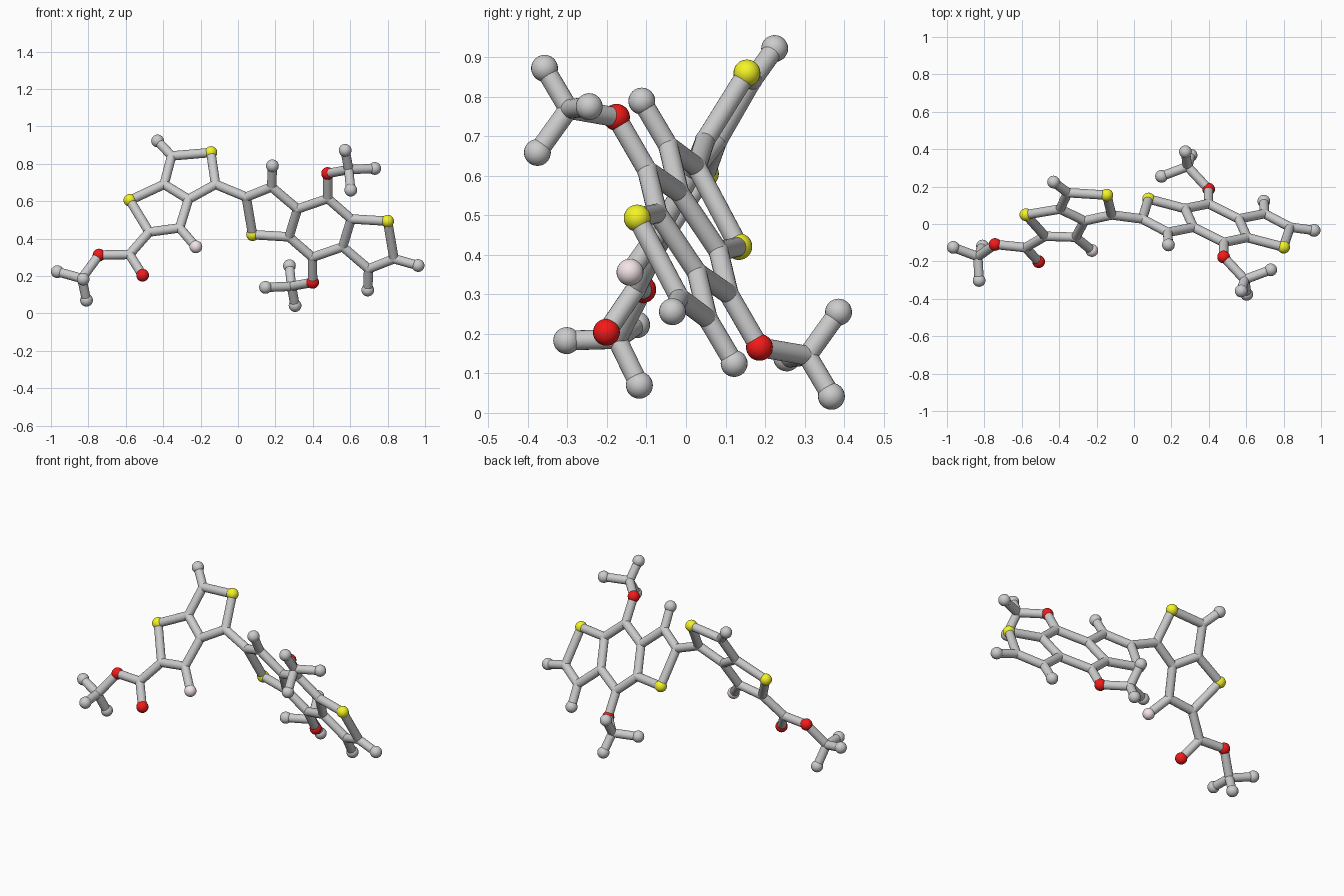
import bpy, bmesh
from mathutils import Vector, Matrix

if "Cube" in bpy.data.objects:
    bpy.data.objects.remove(bpy.data.objects["Cube"])

BALL, STICK = 0.034, 0.025
CENTRE = Vector((0.439, 0.005, 0.457))   # inversion centre of the right core


def left(x, z):      # point on the plane of the left ring pair
    return Vector((x, -0.383 - 0.114 * x + 0.6055 * z, z))


def right(x, z):     # point on the plane of the right ring core
    return Vector((x, 0.4014 - 0.298 * x - 0.581 * z, z))


# Left ring pair with its ester group; first letter: c joint, m end carbon, s, o, f
atoms = {
    "m1": left(-0.43, 0.922), "c1": left(-0.355, 0.842), "s1": left(-0.145, 0.86),
    "c2": left(-0.12, 0.69), "c3": left(-0.265, 0.61), "c4": left(-0.395, 0.69),
    "s2": left(-0.578, 0.605), "c5": left(-0.475, 0.435), "c6": left(-0.312, 0.457),
    "f1": left(-0.225, 0.356), "c7": left(-0.58, 0.315), "o1": left(-0.51, 0.204),
    "o2": left(-0.743, 0.312), "c8": left(-0.835, 0.187),
    "m2": Vector((-0.966, -0.125, 0.223)),
    "m3": Vector((-0.828, -0.302, 0.183)),
    "m4": Vector((-0.81, -0.118, 0.07)),
}
bonds = ("m1-c1 c1-s1 s1-c2 c2-c3 c3-c4 c4-c1 c4-s2 s2-c5 c5-c6 c6-c3 c6-f1 "
         "c5-c7 c7-o1 c7-o2 o2-c8 c8-m2 c8-m3 c8-m4 c2-cA").split()

# Half of the right core; the other half is its inversion through CENTRE
half = {
    "cA": right(0.044, 0.622), "cB": right(0.18, 0.676), "mA": right(0.184, 0.789),
    "sA": right(0.078, 0.421), "cC": right(0.273, 0.409), "cD": right(0.318, 0.558),
    "cE": right(0.48, 0.614), "oA": right(0.479, 0.748),
    "cF": Vector((0.592, -0.297, 0.769)),
    "mB": Vector((0.573, -0.358, 0.872)),
    "mC": Vector((0.603, -0.376, 0.659)),
    "mD": Vector((0.731, -0.245, 0.775)),
}
half_bonds = ("cA-cB cB-mA cA-sA sA-cC cC-cD cD-cB cD-cE cE-oA oA-cF "
              "cF-mB cF-mC cF-mD").split()
for name, p in half.items():
    atoms[name] = p
    atoms[name + "_"] = 2 * CENTRE - p
for b in half_bonds:
    i, j = b.split("-")
    bonds += [b, f"{i}_-{j}_"]
bonds += ["cE-cC_", "cE_-cC"]
# End carbon on the far right, opposite the link to the left ring pair
atoms["mE"] = right(0.963, 0.256)
bonds.append("cA_-mE")


def finish(bm, name, colour=None):
    me = bpy.data.meshes.new(name)
    for f in bm.faces:
        f.smooth = True
    bm.to_mesh(me)
    bm.free()
    ob = bpy.data.objects.new(name, me)
    bpy.context.collection.objects.link(ob)
    if colour:
        mat = bpy.data.materials.new(name)
        mat.diffuse_color = (*colour, 1)
        mat.use_nodes = True
        mat.node_tree.nodes["Principled BSDF"].inputs["Base Color"].default_value = mat.diffuse_color
        me.materials.append(mat)


def balls(letter, name, radius, colour=None):
    bm = bmesh.new()
    for key, p in atoms.items():
        if key[0] == letter:
            bmesh.ops.create_uvsphere(bm, u_segments=24, v_segments=16, radius=radius,
                                      matrix=Matrix.Translation(p))
    finish(bm, name, colour)


# Atoms
balls("c", "carbon_joints", STICK + 0.001)
balls("m", "end_carbon_balls", BALL)
balls("s", "sulfur_balls", BALL, (0.9, 0.9, 0.02))
balls("o", "oxygen_balls", BALL, (0.9, 0.01, 0.01))
balls("f", "fluorine_ball", BALL, (0.9, 0.78, 0.8))

# Bonds
bm = bmesh.new()
for b in bonds:
    p, q = (atoms[k] for k in b.split("-"))
    d = q - p
    m = Matrix.Translation((p + q) / 2) @ d.to_track_quat("Z", "Y").to_matrix().to_4x4()
    bmesh.ops.create_cone(bm, cap_ends=False, segments=20, radius1=STICK, radius2=STICK,
                          depth=d.length, matrix=m)
finish(bm, "bond_sticks")
